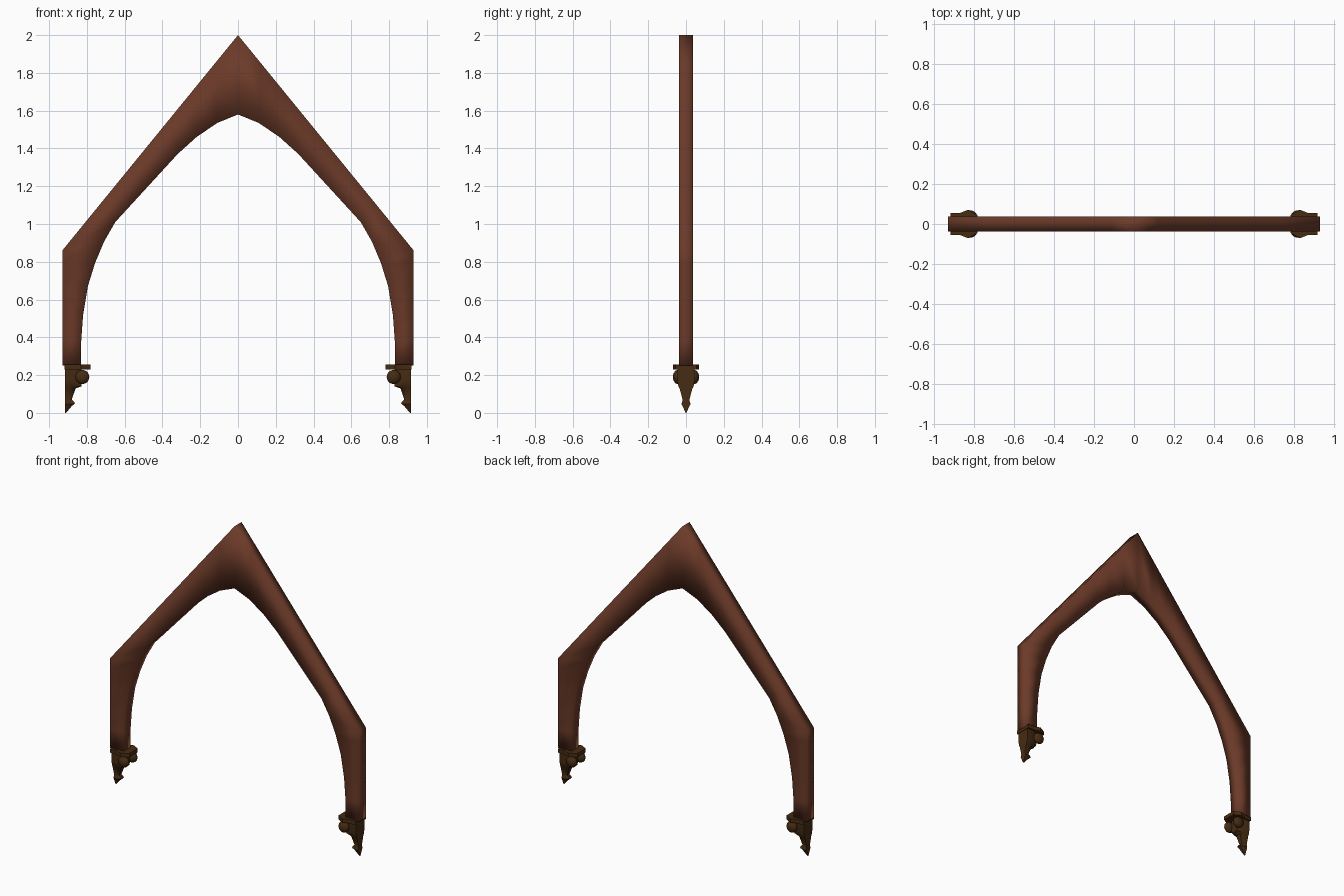
import bpy, bmesh, math
from mathutils import Matrix

if "Cube" in bpy.data.objects:
    bpy.data.objects.remove(bpy.data.objects["Cube"])


def material(name, rgb):
    m = bpy.data.materials.new(name)
    m.diffuse_color = (*rgb, 1)
    m.use_nodes = True
    m.node_tree.nodes["Principled BSDF"].inputs["Base Color"].default_value = m.diffuse_color
    return m


WOOD = material("red brown wood", (0.15, 0.043, 0.022))
DARK = material("dark carved wood", (0.062, 0.025, 0.006))


def finish(name, bm, mat, mirror=True, angle=None):
    bmesh.ops.recalc_face_normals(bm, faces=bm.faces)
    me = bpy.data.meshes.new(name)
    bm.to_mesh(me)
    bm.free()
    me.materials.append(mat)
    ob = bpy.data.objects.new(name, me)
    bpy.context.collection.objects.link(ob)
    if mirror:
        ob.modifiers.new("both sides", "MIRROR")
    for o in bpy.context.selected_objects:
        o.select_set(False)
    ob.select_set(True)
    bpy.context.view_layer.objects.active = ob
    if angle is None:
        bpy.ops.object.shade_smooth()
    else:
        bpy.ops.object.shade_smooth_by_angle(angle=math.radians(angle))
    return ob


def loft(bm, rings):
    """Join closed rings of points and cap both ends."""
    vs = [[bm.verts.new(p) for p in r] for r in rings]
    n = len(vs[0])
    for a, b in zip(vs, vs[1:]):
        for i in range(n):
            j = (i + 1) % n
            bm.faces.new((a[i], a[j], b[j], b[i]))
    bm.faces.new(vs[0])
    bm.faces.new(vs[-1])


# Arched truss: straight gable outside, pointed curve inside
inner = [(0.83, 0.25), (0.83, 0.38), (0.82, 0.52), (0.795, 0.67), (0.758, 0.79),
         (0.71, 0.905), (0.65, 1.01), (0.485, 1.19), (0.32, 1.37),
         (0.22, 1.46), (0.11, 1.535), (0, 1.58)]
outer = [(0.93, z) for z in (0.25, 0.38, 0.52, 0.67, 0.79)]
outer += [(0.93 * (1 - t), 0.86 + 1.14 * t) for t in (0, 0.2, 0.4, 0.6, 0.73, 0.87, 1)]
D = 0.0375
half = [[(xi, -D, zi), (xo, -D, zo), (xo, D, zo), (xi, D, zi)]
        for (xi, zi), (xo, zo) in zip(inner, outer)]
bm = bmesh.new()
loft(bm, half + [[(-x, y, z) for x, y, z in r] for r in reversed(half[:-1])])
finish("arched_truss", bm, WOOD)
bpy.data.objects["arched_truss"].modifiers.clear()

# Corbel shelf: slab with pointed sides in plan
plan = [(0.918, -0.055), (0.87, -0.055), (0.83, -0.07), (0.782, -0.045),
        (0.782, 0.045), (0.83, 0.07), (0.87, 0.055), (0.918, 0.055)]
bm = bmesh.new()
loft(bm, [[(x, y, z) for x, y in plan] for z in (0.23, 0.256)])
finish("corbel_shelf", bm, DARK, angle=30)

# Corbel bracket: tapers down to a point against the wall; (z, inner x, half width)
BACK = 0.915
sections = [(0.235, 0.83, 0.045), (0.17, 0.825, 0.045), (0.14, 0.83, 0.04),
            (0.13, 0.86, 0.034), (0.07, 0.88, 0.018), (0.06, 0.868, 0.02),
            (0.048, 0.864, 0.024), (0.036, 0.88, 0.018), (0.0, 0.91, 0.002)]
bm = bmesh.new()
loft(bm, [[(BACK, -w, z), ((x + BACK) / 2, -w, z), (x, -w * 0.6, z),
           (x, w * 0.6, z), ((x + BACK) / 2, w, z), (BACK, w, z)]
          for z, x, w in sections])
finish("corbel_bracket", bm, DARK, angle=40)

# Corbel scrolls: a pair of round volutes under the shelf
bm = bmesh.new()
for y in (-0.044, 0.044):
    bmesh.ops.create_uvsphere(bm, u_segments=14, v_segments=10, radius=1,
                              matrix=Matrix.Translation((0.824, y, 0.19))
                              @ Matrix.Diagonal((0.038, 0.025, 0.037, 1)))
finish("corbel_scrolls", bm, DARK)
